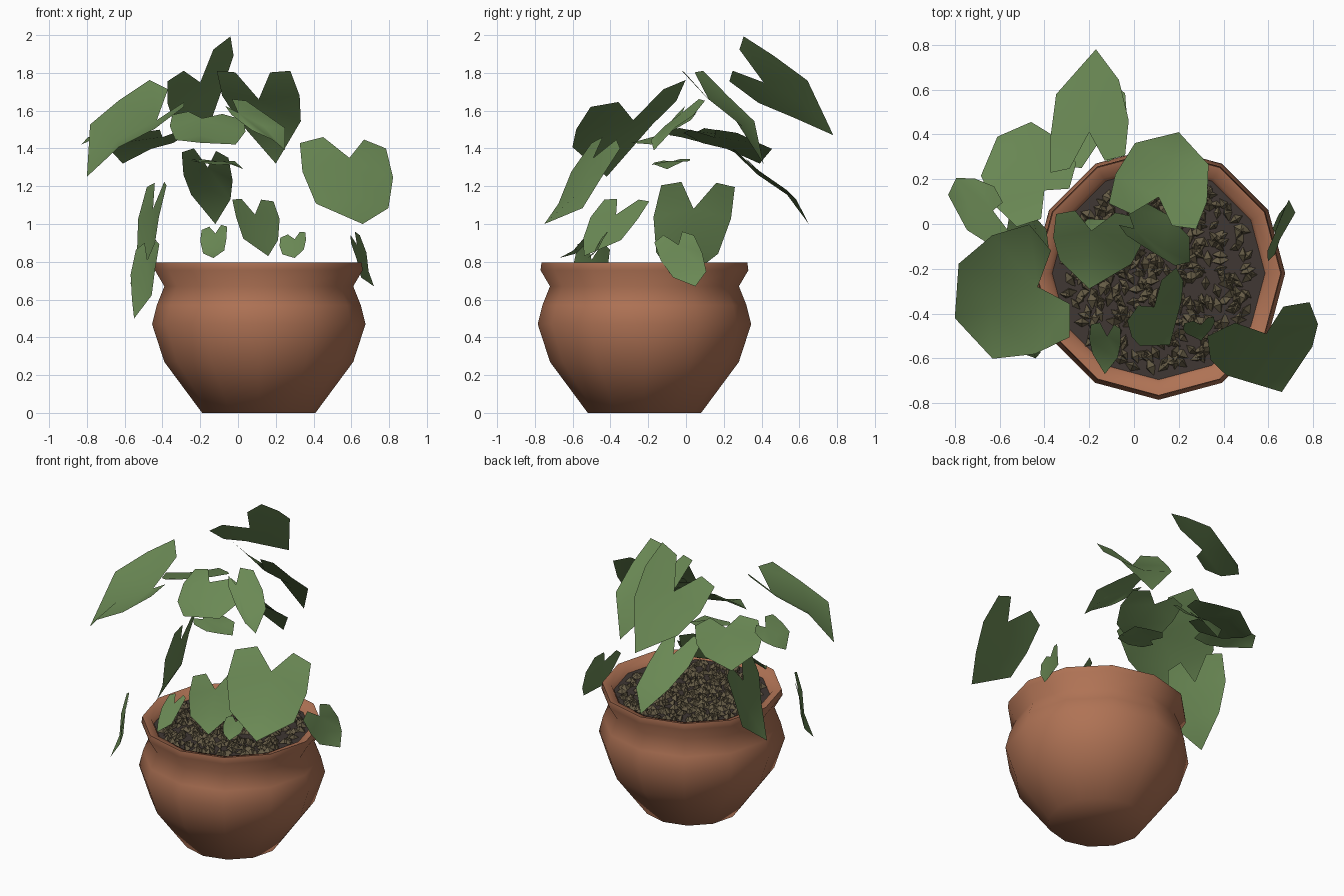
import bpy, bmesh, math, random
from mathutils import Vector, Matrix

if "Cube" in bpy.data.objects:
    bpy.data.objects.remove(bpy.data.objects["Cube"])

random.seed(4)
CX, CY = 0.11, -0.22          # pot axis


def material(name, rgb):
    m = bpy.data.materials.new(name)
    m.diffuse_color = (*rgb, 1)
    m.use_nodes = True
    m.node_tree.nodes["Principled BSDF"].inputs["Base Color"].default_value = m.diffuse_color
    return m


TERRACOTTA = material("terracotta", (0.43, 0.17, 0.09))
GREEN = material("leaf green", (0.145, 0.25, 0.09))
SOIL = material("dark soil", (0.05, 0.038, 0.033))
CHIPS = material("bark chips", (0.13, 0.105, 0.06))


def add_object(name, bm, mat, smooth=None):
    me = bpy.data.meshes.new(name)
    bm.to_mesh(me)
    bm.free()
    me.materials.append(mat)
    ob = bpy.data.objects.new(name, me)
    bpy.context.collection.objects.link(ob)
    if smooth:
        bpy.context.view_layer.objects.active = ob
        ob.select_set(True)
        bpy.ops.object.shade_smooth_by_angle(angle=math.radians(smooth))
        ob.select_set(False)
    return ob


# Pot: low-poly lathe of a bellied profile with a flared lip
def pot(profile, sides=12):
    bm = bmesh.new()
    rings = [[bm.verts.new((CX + r * math.cos(math.tau * i / sides),
                            CY + r * math.sin(math.tau * i / sides), z))
              for i in range(sides)] for r, z in profile]
    for a, b in zip(rings, rings[1:]):
        for i in range(sides):
            j = (i + 1) % sides
            bm.faces.new((a[i], a[j], b[j], b[i]))
    bm.faces.new(rings[0][::-1])
    return add_object("pot", bm, TERRACOTTA, 80)


pot([(0.30, 0), (0.50, 0.27), (0.565, 0.47), (0.54, 0.57), (0.50, 0.67),
     (0.55, 0.755), (0.545, 0.795), (0.49, 0.78), (0.465, 0.72)])

# Soil surface
bm = bmesh.new()
bmesh.ops.create_circle(bm, cap_ends=True, segments=12, radius=0.475,
                        matrix=Matrix.Translation((CX, CY, 0.75)))
add_object("soil", bm, SOIL)

# Bark chips scattered over the soil
bm = bmesh.new()
for _ in range(420):
    r, a = 0.43 * math.sqrt(random.random()), random.uniform(0, math.tau)
    size = random.uniform(0.022, 0.034)
    rot = Matrix.Rotation(random.uniform(0, math.tau), 4, 'Z') @ \
        Matrix.Rotation(random.uniform(-0.5, 0.5), 4, 'X')
    bmesh.ops.create_cone(
        bm, cap_ends=True, segments=4, radius1=size, radius2=0, depth=size * 1.1,
        matrix=Matrix.Translation((CX + r * math.cos(a), CY + r * math.sin(a), 0.763))
        @ rot @ Matrix.Diagonal((1.3, 0.75, 1, 1)))
add_object("bark_chips", bm, CHIPS)

# Heart-shaped leaf: (sideways, lengthwise) outline of one half
HALF = [(0.45, -0.38), (0.95, -0.36), (1.0, 0.05), (0.8, 0.5)]


def leaf(name, notch, tip, left, right, bulge=0.1):
    n, axis = Vector(notch), Vector(tip) - Vector(notch)
    sides = [Vector(left) - n, Vector(right) - n]
    up = (sides[1] - sides[0]).cross(axis).normalized()
    bm = bmesh.new()

    def point(side, s, t):
        lift = bulge * axis.length * 4 * t * (1 - t) if t > 0 else 0
        return bm.verts.new(n + axis * t + side * s + up * lift)

    mid = [point(sides[0], 0, t) for t in (0, 0.5, 1)]
    for k, side in enumerate(sides):
        a, b, c, d = [point(side, s, t) for s, t in HALF]
        for f in ((mid[0], a, b, c), (mid[0], c, d, mid[1]), (mid[1], d, mid[2])):
            bm.faces.new(f[::-1] if k == 0 else f)
    bmesh.ops.recalc_face_normals(bm, faces=bm.faces)
    if sum((f.normal.z * f.calc_area() for f in bm.faces)) < 0:
        bmesh.ops.reverse_faces(bm, faces=bm.faces)
    add_object(name, bm, GREEN, 60)


# Big upper leaves: notch, tip, left edge, right edge
leaf("top_back_leaf", (-.20, .41, 1.75), (-.17, .78, 1.47),
     (-.37, .36, 1.65), (-.02, .44, 1.90))
leaf("top_right_leaf", (.11, .12, 1.66), (.20, .41, 1.32),
     (-.09, .20, 1.69), (.32, .08, 1.69))
leaf("big_left_leaf", (-.43, -.28, 1.55), (-.80, -.42, 1.25),
     (-.42, -.57, 1.51), (-.61, -.04, 1.66))
leaf("big_right_leaf", (.59, -.49, 1.35), (.66, -.75, 1.00),
     (.34, -.60, 1.30), (.82, -.44, 1.27))
leaf("back_left_leaf", (-.40, .15, 1.46), (-.61, .39, 1.32),
     (-.61, .07, 1.43), (-.33, .37, 1.43))
leaf("far_left_leaf", (-.63, .06, 1.49), (-.83, .13, 1.42),
     (-.64, -.09, 1.47), (-.70, .20, 1.47))
leaf("back_drooping_leaf", (-.16, .36, 1.30), (-.12, .65, 1.00),
     (-.29, .36, 1.27), (-.03, .42, 1.24))

# Middle leaves
leaf("centre_leaf", (-.19, -.03, 1.56), (-.20, -.29, 1.43),
     (-.36, -.05, 1.53), (.04, -.07, 1.50))
leaf("inner_right_leaf", (.00, -.02, 1.59), (.25, -.17, 1.39),
     (.14, .05, 1.58), (.06, -.11, 1.50))
leaf("inner_flat_leaf", (-.20, -.08, 1.33), (.03, -.10, 1.29),
     (-.12, .02, 1.33), (-.12, -.18, 1.31))

# Low leaves around the rim and over the soil
leaf("left_hanging_leaf", (-.45, .04, 1.08), (-.57, -.04, .68),
     (-.53, .24, 1.05), (-.42, -.17, 1.06))
leaf("front_left_hanging_leaf", (-.48, -.50, .81), (-.55, -.56, .50),
     (-.57, -.42, .75), (-.44, -.60, .78))
leaf("front_leaf", (.09, -.37, 1.05), (.16, -.54, .83),
     (-.01, -.50, 1.05), (.22, -.25, 1.04))
leaf("small_front_left_leaf", (-.12, -.50, .95), (-.13, -.67, .82),
     (-.20, -.51, .92), (-.06, -.53, .94))
leaf("small_front_right_leaf", (.30, -.45, .92), (.30, -.52, .82),
     (.22, -.47, .89), (.36, -.44, .92))
leaf("small_right_leaf", (.63, -.04, .89), (.72, .05, .67),
     (.63, -.14, .82), (.68, .08, .86))
